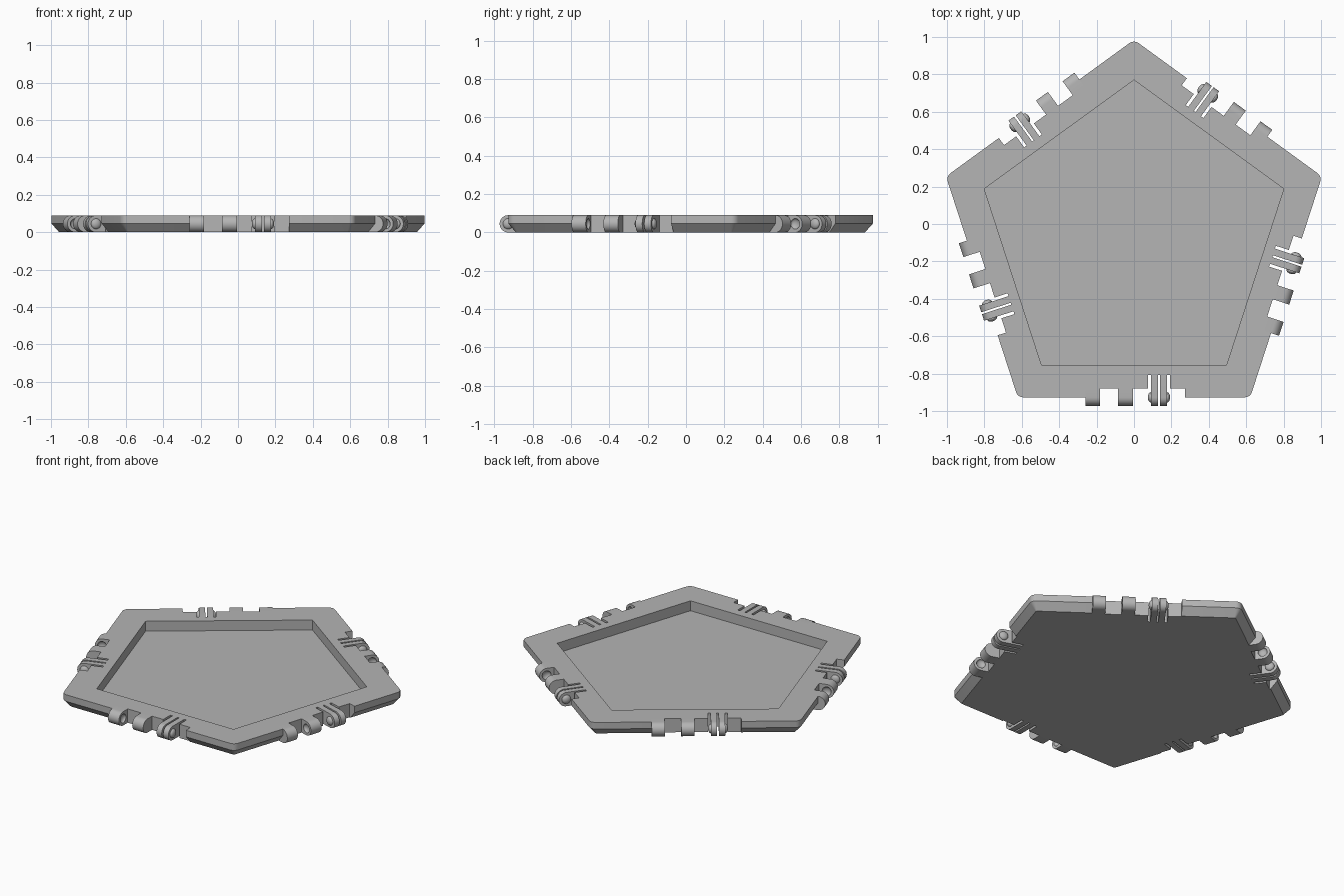
import bpy, bmesh, math
from mathutils import Matrix, Vector

cube = bpy.data.objects.get("Cube")
if cube:
    bpy.data.objects.remove(cube, do_unlink=True)

HEIGHT = 0.09
MID = HEIGHT / 2
EDGE = 0.855          # centre to outer edge
NOTCH = 0.808         # centre to hinge recess wall
SLOT = 0.735          # centre to bottom of clip slots
DOME = (0.017, 0.028, 0.028)
CENTRE = Matrix.Translation((0, -0.072, 0))

grey = bpy.data.materials.new("light_grey")
grey.use_nodes = True
grey.diffuse_color = (0.46, 0.46, 0.46, 1)
grey.node_tree.nodes["Principled BSDF"].inputs["Base Color"].default_value = grey.diffuse_color


def side(k):
    """Placement of hinge side k around the pentagon."""
    return CENTRE @ Matrix.Rotation(math.radians(72 * k), 4, 'Z')


def loft(bm, rings):
    """Closed solid through matching rings of points."""
    rows = [[bm.verts.new(p) for p in ring] for ring in rings]
    n = len(rows[0])
    for low, high in zip(rows, rows[1:]):
        for i in range(n):
            j = (i + 1) % n
            bm.faces.new((low[i], low[j], high[j], high[i]))
    bm.faces.new(rows[0][::-1])
    bm.faces.new(rows[-1])


def make(name, bm):
    bmesh.ops.recalc_face_normals(bm, faces=bm.faces)
    mesh = bpy.data.meshes.new(name)
    bm.to_mesh(mesh)
    bm.free()
    mesh.materials.append(grey)
    obj = bpy.data.objects.new(name, mesh)
    bpy.context.collection.objects.link(obj)
    return obj


def activate(obj):
    bpy.ops.object.select_all(action='DESELECT')
    obj.select_set(True)
    bpy.context.view_layer.objects.active = obj


def cut(obj, cutter):
    cutter.hide_render = True
    mod = obj.modifiers.new("cut", 'BOOLEAN')
    mod.operation = 'DIFFERENCE'
    mod.solver = 'EXACT'
    mod.object = cutter
    activate(obj)
    bpy.ops.object.modifier_apply(modifier=mod.name)
    bpy.data.objects.remove(cutter, do_unlink=True)


def smooth(obj):
    activate(obj)
    bpy.ops.object.shade_smooth_by_angle(angle=math.radians(30))


def pentagon(apothem, z, radius=0.0, steps=4):
    """Pentagon with rounded corners, one vertex pointing back."""
    points = []
    for k in range(5):
        corner = math.radians(90 + 72 * k)
        reach = (apothem - radius) / math.cos(math.radians(36))
        for s in range(steps + 1 if radius else 1):
            a = corner + math.radians(-36 + 72 * s / steps)
            points.append(CENTRE @ Vector((reach * math.cos(corner) + radius * math.cos(a),
                                           reach * math.sin(corner) + radius * math.sin(a), z)))
    return points


def add_ellipsoid(bm, x):
    place = Matrix.Translation((x, -EDGE, MID)) @ Matrix.Diagonal((*DOME, 1))
    bmesh.ops.create_uvsphere(bm, u_segments=24, v_segments=12, radius=1, matrix=place)


def lug(bm, x0, x1, root):
    """Straight tongue from the root out to a rounded end."""
    arc = [math.radians(90 - 180 * s / 16) for s in range(17)]
    outline = [(root, 0), (root, HEIGHT)]
    outline += [(EDGE + MID * math.cos(a), MID + MID * math.sin(a)) for a in arc]
    loft(bm, [[(x, -d, z) for d, z in outline] for x in (x0, x1)])


# Tray body: straight rim above, chamfer below
bm = bmesh.new()
loft(bm, [pentagon(EDGE - 0.04, 0, 0.01), pentagon(EDGE, 0.047, 0.04),
          pentagon(EDGE, HEIGHT, 0.04)])
tray = make("tray", bm)

# Pocket and hinge recesses
bm = bmesh.new()
loft(bm, [pentagon(0.681, 0.025), pentagon(0.681, 0.2)])
comb = [(-0.26, NOTCH), (0.075, NOTCH), (0.075, SLOT), (0.192, SLOT),
        (0.192, NOTCH), (0.272, NOTCH), (0.272, 1), (-0.26, 1)]
for k in range(5):
    loft(bm, [[side(k) @ Vector((x, -d, z)) for x, d in comb] for z in (-0.1, 0.2)])
cut(tray, make("recess_cutter", bm))
smooth(tray)

# Knuckles with dimples on their facing sides
knuckles = []
for name, x0, x1, dimple in (("outer_knuckle", -0.26, -0.182, -0.182),
                             ("inner_knuckle", -0.085, -0.006, -0.085)):
    bm = bmesh.new()
    lug(bm, x0, x1, NOTCH)
    knuckle = make(name, bm)
    bm = bmesh.new()
    add_ellipsoid(bm, dimple)
    cut(knuckle, make("dimple_cutter", bm))
    knuckles.append(knuckle)

# Springy clip: two thin plates with a dome on each outer face
bm = bmesh.new()
for x0, x1, dome in ((0.091, 0.128, 0.091), (0.139, 0.176, 0.176)):
    lug(bm, x0, x1, SLOT)
    add_ellipsoid(bm, dome)
clip = make("clip", bm)

# Repeat the hinge parts on all five sides
for part in knuckles + [clip]:
    smooth(part)
    base = part.name
    for k in range(5):
        obj = part if k == 0 else part.copy()
        if k:
            bpy.context.collection.objects.link(obj)
        obj.name = f"{base}_{k + 1}"
        obj.matrix_world = side(k)
